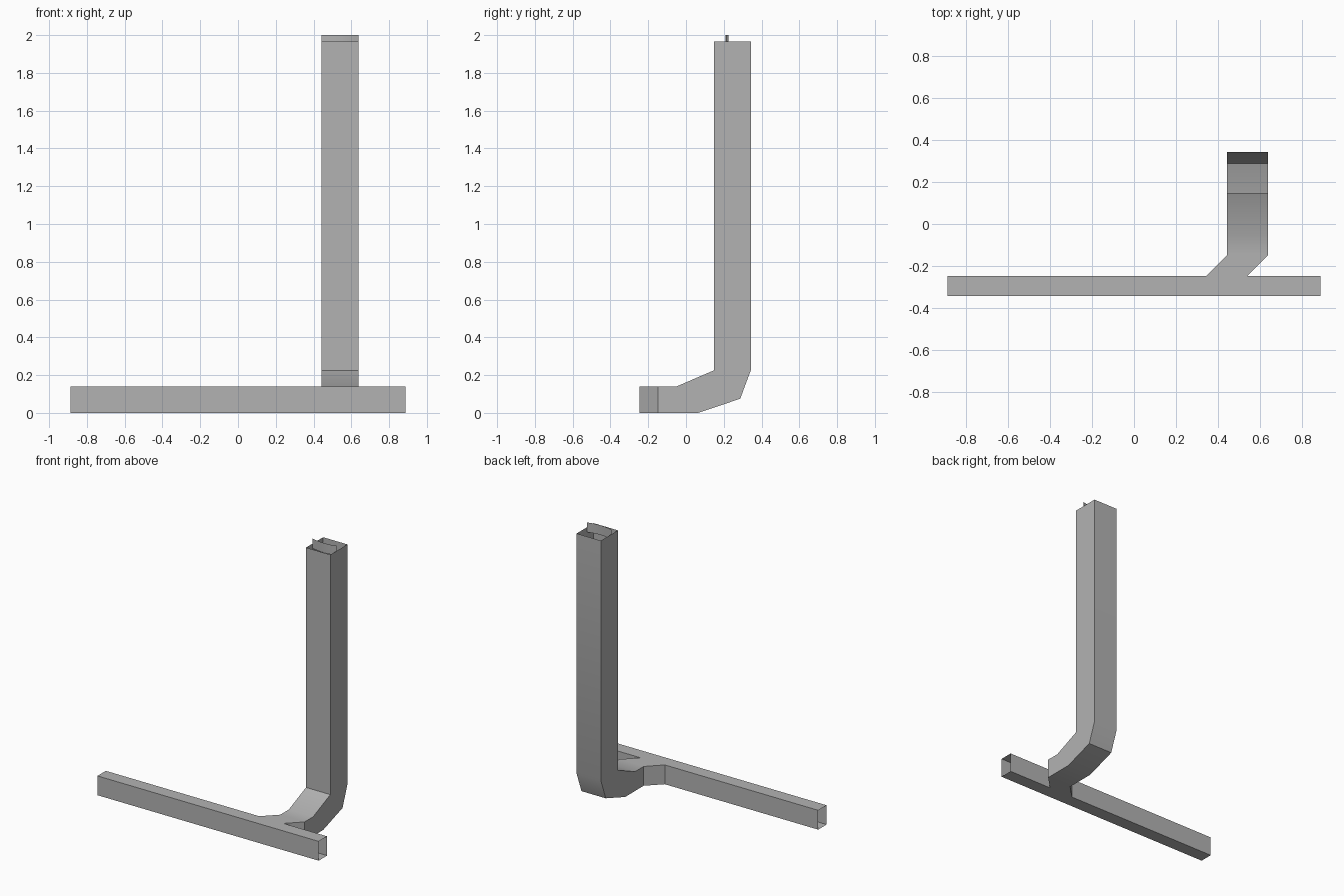
import bpy
import bmesh

cube = bpy.data.objects.get("Cube")
if cube:
    bpy.data.objects.remove(cube, do_unlink=True)

metal = bpy.data.materials.new("duct_grey")
metal.use_nodes = True
GREY = (0.45, 0.45, 0.45, 1)
metal.diffuse_color = GREY
metal.node_tree.nodes["Principled BSDF"].inputs["Base Color"].default_value = GREY


def loft(name, rings, closed=True, skip=()):
    """Join matching rings of points into an open-ended sheet-metal part."""
    bm = bmesh.new()
    loops = [[bm.verts.new(p) for p in ring] for ring in rings]
    count = len(loops[0])
    for i, (a, b) in enumerate(zip(loops, loops[1:])):
        for j in range(count if closed else count - 1):
            if (i, j) not in skip:
                k = (j + 1) % count
                bm.faces.new((a[j], a[k], b[k], b[j]))
    bmesh.ops.remove_doubles(bm, verts=bm.verts, dist=0.0005)
    bmesh.ops.recalc_face_normals(bm, faces=bm.faces)
    mesh = bpy.data.meshes.new(name)
    bm.to_mesh(mesh)
    bm.free()
    mesh.materials.append(metal)
    obj = bpy.data.objects.new(name, mesh)
    bpy.context.collection.objects.link(obj)
    bpy.ops.object.select_all(action="DESELECT")
    obj.select_set(True)
    bpy.context.view_layer.objects.active = obj
    bpy.ops.object.shade_smooth_by_angle(angle=0.52)
    return obj


FRONT, JOINT, BACK = -0.343, -0.247, 0.343
LOW = 0.14              # height of the horizontal ducts
X0, X1 = 0.443, 0.638   # sides of the riser
T0, T1 = 0.343, 0.538   # tee opening
RIM = 1.965

# Main duct, open at both ends, with an opening in its back wall
main = [[(x, FRONT, 0), (x, FRONT, LOW), (x, JOINT, LOW), (x, JOINT, 0)]
        for x in (-0.888, T0, T1, 0.888)]
loft("main_duct", main, skip={(1, 2)})


# Branch: slanted tee, elbow and riser; each ring is an upper and a lower edge
def ring(x0, x1, upper, lower):
    return [(x0, *upper), (x1, *upper), (x1, *lower), (x0, *lower)]


inner = (0.147, 0.225)
branch = [
    ring(T0, T1, (JOINT, LOW), (JOINT, 0)),
    ring(X0, X1, (-0.148, LOW), (-0.148, 0)),
    ring(X0, X1, (-0.05, LOW), (0.065, 0)),
    ring(X0, X1, inner, (0.287, 0.075)),
    ring(X0, X1, inner, (BACK, 0.225)),
    ring(X0, X1, (inner[0], RIM), (BACK, RIM)),
]
loft("branch_duct", branch)

# Curved damper blade standing out of the riser mouth
STEPS = 10
arc = []
for i in range(STEPS + 1):
    t = 2 * i / STEPS - 1
    arc.append(((X0 + X1) / 2 + t * (X1 - X0) / 2, 0.21 + 0.014 * t * t))
loft("damper_blade", [[(x, y, z) for x, y in arc] for z in (RIM - 0.035, 2.0)],
     closed=False)
